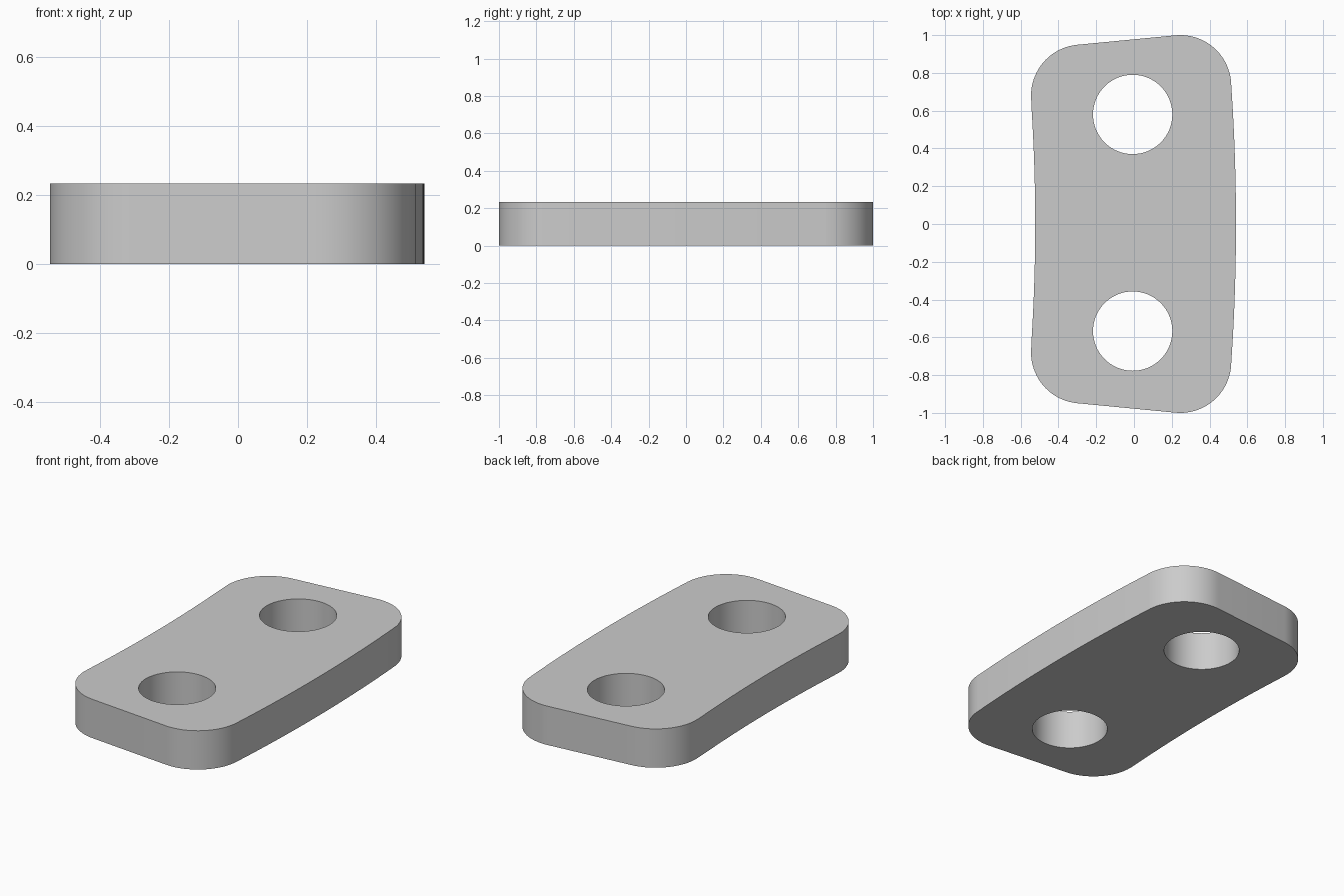
import bpy
import bmesh
from math import sin, cos, pi, atan2

cube = bpy.data.objects.get("Cube")
if cube:
    bpy.data.objects.remove(cube, do_unlink=True)

THICK = 0.233
CORNER = 0.27
HOLE = 0.21
BEND_X = -10.22          # centre of the plate's gentle bend


def arc(cx, cy, r, a0, a1, n):
    """Points along a circular arc, both ends included."""
    return [(cx + r * cos(a0 + (a1 - a0) * i / n),
             cy + r * sin(a0 + (a1 - a0) * i / n)) for i in range(n + 1)]


# Upper half of the bent plate outline, from the +x side over to the -x side
outer = atan2(0.73, 0.245 - BEND_X)
inner = atan2(0.68, -0.275 - BEND_X)
tilt = pi / 2 + 0.094
half = arc(BEND_X, 0, 0.54 - BEND_X, 0, outer, 10)
half += arc(0.245, 0.73, CORNER, outer, tilt, 20)
half += arc(-0.275, 0.68, CORNER, tilt, pi + inner, 20)
half += arc(BEND_X, 0, -0.523 - BEND_X, inner, 0, 10)[1:]
outline = half + [(x, -y) for x, y in reversed(half[1:-1])]

# Two round holes
loops = [outline]
for y in (0.58, -0.567):
    loops.append(arc(-0.007, y, HOLE, 0, 2 * pi, 64)[:-1])

# Filled flat curve, extruded to the plate thickness
curve = bpy.data.curves.new("plate_profile", "CURVE")
curve.dimensions = "2D"
curve.fill_mode = "BOTH"
curve.extrude = THICK / 2
for pts in loops:
    spline = curve.splines.new("POLY")
    spline.points.add(len(pts) - 1)
    for p, (x, y) in zip(spline.points, pts):
        p.co = (x, y, THICK / 2, 1)
    spline.use_cyclic_u = True

plate = bpy.data.objects.new("link_plate", curve)
bpy.context.collection.objects.link(plate)
bpy.ops.object.select_all(action="DESELECT")
plate.select_set(True)
bpy.context.view_layer.objects.active = plate
bpy.ops.object.convert(target="MESH")
plate = bpy.context.object
mesh = plate.data

# Weld caps to walls and rest the plate on the ground
bm = bmesh.new()
bm.from_mesh(mesh)
bmesh.ops.remove_doubles(bm, verts=bm.verts, dist=0.0001)
low = min(v.co.z for v in bm.verts)
bmesh.ops.translate(bm, verts=bm.verts, vec=(0, 0, -low))
bmesh.ops.recalc_face_normals(bm, faces=bm.faces)
bm.to_mesh(mesh)
bm.free()

# Plain grey finish
grey = bpy.data.materials.new("light_grey")
grey.use_nodes = True
colour = (0.6, 0.6, 0.6, 1)
grey.diffuse_color = colour
grey.node_tree.nodes["Principled BSDF"].inputs["Base Color"].default_value = colour
mesh.materials.clear()
mesh.materials.append(grey)
bpy.ops.object.shade_smooth_by_angle(angle=pi / 6)
